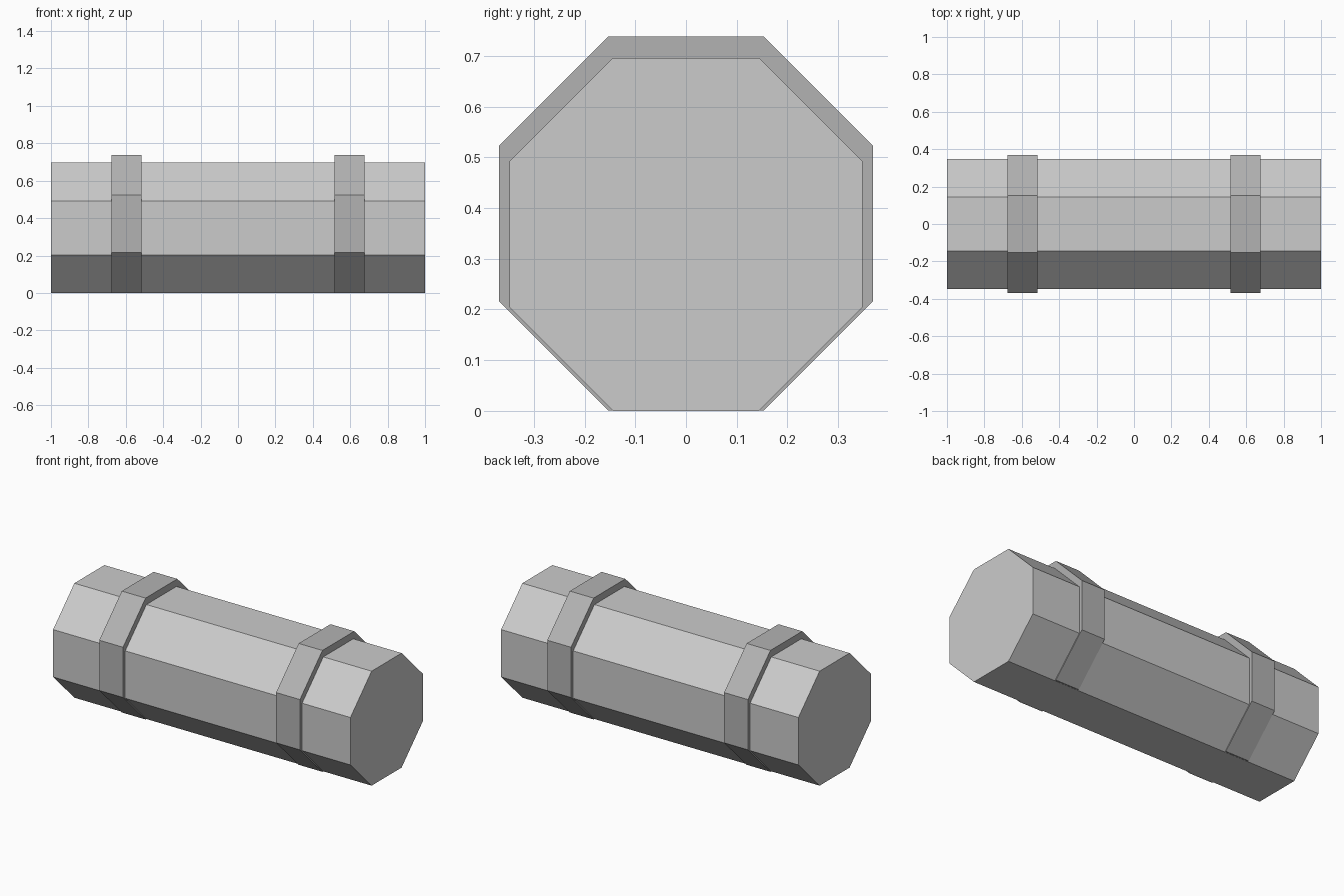
import bpy
import math

if "Cube" in bpy.data.objects:
    bpy.data.objects.remove(bpy.data.objects["Cube"])


def octagonal_prism(name, apothem, length, x, base_z):
    """Eight-sided prism lying along x with a flat side facing down."""
    bpy.ops.mesh.primitive_cylinder_add(
        vertices=8, radius=apothem / math.cos(math.pi / 8), depth=length)
    obj = bpy.context.object
    obj.name = name
    # Turn half a side so flats face the axes, then lay the prism along x
    for v in obj.data.vertices:
        a = math.pi / 8
        px, py, pz = v.co
        rx = px * math.cos(a) - py * math.sin(a)
        ry = px * math.sin(a) + py * math.cos(a)
        v.co = (pz, rx, ry)
    obj.location = (x, 0, base_z + apothem)
    return obj


# Main body
octagonal_prism("body", 0.348, 2.0, 0, 0)

# Darker bands, resting on the same ground plane as the body
band_mat = bpy.data.materials.new("dark_grey")
band_mat.diffuse_color = (0.45, 0.45, 0.45, 1)
band_mat.use_nodes = True
band_mat.node_tree.nodes["Principled BSDF"].inputs["Base Color"].default_value = band_mat.diffuse_color
for side, x in (("left", -0.595), ("right", 0.595)):
    band = octagonal_prism(side + "_band", 0.369, 0.16, x, 0.0005)
    band.data.materials.append(band_mat)
